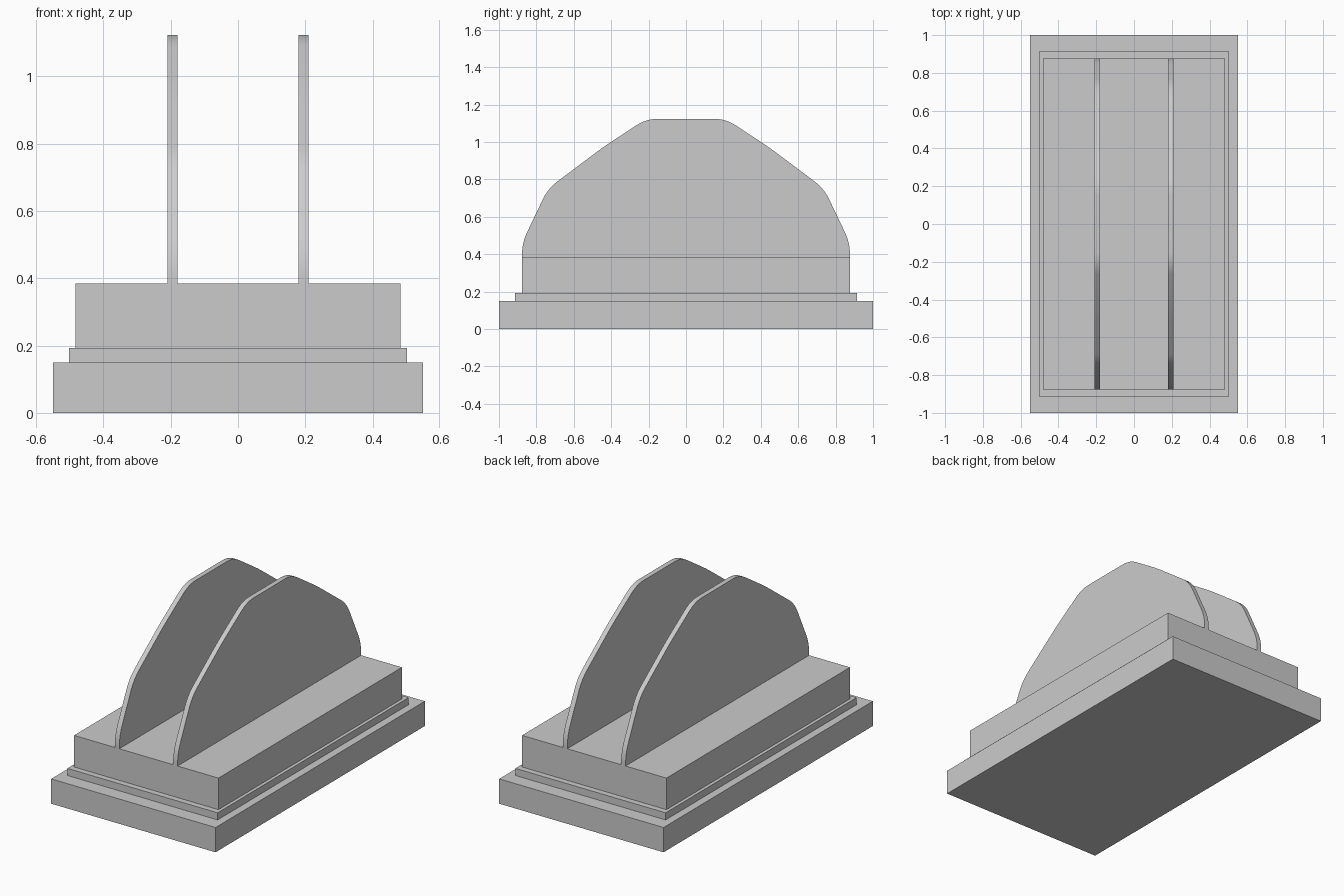
import bpy, bmesh, math
from mathutils import Vector

if "Cube" in bpy.data.objects:
    bpy.data.objects.remove(bpy.data.objects["Cube"])


def make_object(name, bm):
    mesh = bpy.data.meshes.new(name)
    bmesh.ops.recalc_face_normals(bm, faces=bm.faces)
    bm.to_mesh(mesh)
    bm.free()
    obj = bpy.data.objects.new(name, mesh)
    bpy.context.collection.objects.link(obj)
    return obj


def box(name, half_x, half_y, z0, z1):
    bm = bmesh.new()
    bmesh.ops.create_cube(bm, size=1)
    bmesh.ops.scale(bm, vec=(2 * half_x, 2 * half_y, z1 - z0), verts=bm.verts)
    bmesh.ops.translate(bm, vec=(0, 0, (z0 + z1) / 2), verts=bm.verts)
    return make_object(name, bm)


def rounded(corners, trim, steps=6):
    """Round every interior corner of an open polyline."""
    pts = [Vector(c) for c in corners]
    out = [pts[0]]
    for a, b, c in zip(pts, pts[1:], pts[2:]):
        start = b + (a - b).normalized() * trim
        end = b + (c - b).normalized() * trim
        for i in range(steps + 1):
            t = i / steps
            out.append(start * (1 - t) ** 2 + b * 2 * t * (1 - t) + end * t ** 2)
    return out + [pts[-1]]


# Stepped base
box("base_slab", 0.55, 1.0, 0, 0.15)
box("middle_step", 0.503, 0.913, 0.15, 0.193)
block = box("top_block_with_plates", 0.483, 0.877, 0.193, 0.384)

# Upright arched plate, mirrored to the other side
half = rounded([(0.877, 0.28), (0.877, 0.46), (0.738, 0.751),
                (0.452, 0.966), (0.213, 1.124), (0, 1.124)], 0.065)
outline = half + [Vector((-p.x, p.y)) for p in reversed(half[:-1])]
bm = bmesh.new()
face = bm.faces.new([bm.verts.new((0.18, p.x, p.y)) for p in outline])
ext = bmesh.ops.extrude_face_region(bm, geom=[face], use_keep_orig=True)
bmesh.ops.translate(bm, vec=(0.03, 0, 0),
                    verts=[g for g in ext["geom"] if isinstance(g, bmesh.types.BMVert)])
plates = make_object("plates", bm)
plates.modifiers.new("Mirror", "MIRROR").use_axis[0] = True
plates.hide_render = True

# Merge the plates into the top block so their ends sit flush
union = block.modifiers.new("Union", "BOOLEAN")
union.operation = "UNION"
union.solver = "EXACT"
union.object = plates
bpy.context.view_layer.objects.active = block
block.select_set(True)
bpy.ops.object.modifier_apply(modifier=union.name)
bpy.data.objects.remove(plates)
bpy.ops.object.shade_smooth_by_angle(angle=math.radians(30))
